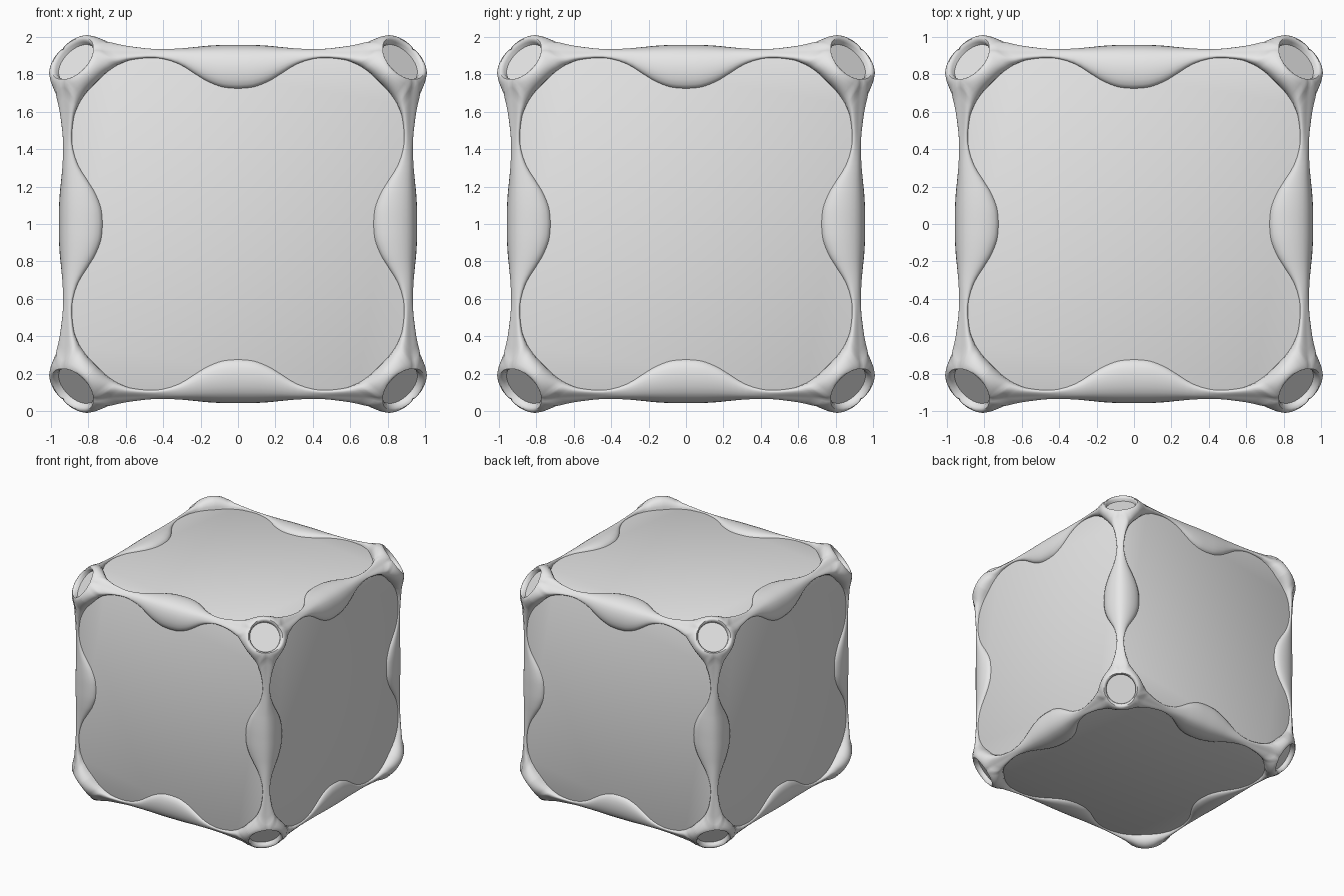
import bpy
import bmesh
import math
from itertools import permutations, product
from mathutils import Matrix, Vector

default = bpy.data.objects.get("Cube")
if default:
    bpy.data.objects.remove(default, do_unlink=True)

GREY = bpy.data.materials.new("light grey")
GREY.use_nodes = True
GREY.diffuse_color = (0.8, 0.8, 0.8, 1)
GREY.node_tree.nodes["Principled BSDF"].inputs["Base Color"].default_value = GREY.diffuse_color

DIAG = Vector((1, 1, 1)).normalized()
RIM_CENTRE = Vector((0.88, 0.88, 0.88))
RIM_RADIUS = 0.13


def finish(bm, name, angle):
    mesh = bpy.data.meshes.new(name)
    bm.to_mesh(mesh)
    bm.free()
    obj = bpy.data.objects.new(name, mesh)
    bpy.context.collection.objects.link(obj)
    mesh.materials.append(GREY)
    obj.location.z = 1
    bpy.ops.object.select_all(action="DESELECT")
    obj.select_set(True)
    bpy.context.view_layer.objects.active = obj
    bpy.ops.object.shade_smooth_by_angle(angle=math.radians(angle))
    return obj


def rim_point(degrees, radius=RIM_RADIUS):
    """Point on the round corner opening, measured from the cube edge."""
    a = Vector((1, -2, 1)).normalized()
    b = Vector((-1, 0, 1)).normalized()
    t = math.radians(degrees)
    return RIM_CENTRE + (a * math.cos(t) + b * math.sin(t)) * radius


def smooth_path(rows, steps):
    """Catmull-Rom resampling of a list of vectors."""
    out = []
    for i in range(len(rows) - 1):
        p1, p2 = rows[i], rows[i + 1]
        p0 = rows[i - 1] if i else p1
        p3 = rows[min(i + 2, len(rows) - 1)]
        for k in range(steps):
            t = k / steps
            out.append(0.5 * (2 * p1 + (p2 - p0) * t + (2 * p0 - 5 * p1 + 4 * p2 - p3) * t ** 2
                              + (3 * p1 - p0 - 3 * p2 + p3) * t ** 3))
    return out + [rows[-1]]


# Strut stations: panel outline (x, y), ridge (distance, y), crest height
STRUT = [
    (0.72, 0, 0.922, 0, 0.97),
    (0.727, 0.08, 0.922, 0.08, 0.97),
    (0.757, 0.16, 0.921, 0.16, 0.967),
    (0.793, 0.22, 0.92, 0.22, 0.962),
    (0.855, 0.32, 0.92, 0.32, 0.953),
    (0.887, 0.44, 0.92, 0.45, 0.953),
    (0.878, 0.56, 0.924, 0.6, 0.98),
    (0.862, 0.61, 0.929, 0.7, 1.0),
]
# Corner stations: panel outline (x, y), angle around opening, crest height
CORNER = [(0.84, 0.655, 0, 1.012), (0.803, 0.707, 30, 1.025), (0.755, 0.755, 60, 1.03)]


def section(inner, outer, crest, lift):
    """Rounded cross-section from the panel lip to the ridge or opening."""
    p0 = Vector((inner.x, inner.y, 0.912))
    p1 = Vector((inner.x, inner.y, crest))
    roll = 0.25 * max(outer.x - inner.x, 0)
    p2 = outer + Vector((-roll, 0, roll)) + DIAG * lift
    pts = []
    for k in range(9):
        t = k / 8
        s = 1 - t
        pts.append(p0 * s ** 3 + p1 * (3 * s * s * t) + p2 * (3 * s * t * t) + outer * t ** 3)
    return pts


inner = [Vector((r[0], r[1], 0)) for r in STRUT + CORNER]
outer = [Vector((r[2], r[3], r[2])) for r in STRUT] + [rim_point(r[2]) for r in CORNER]
crest = [Vector((r[-1], 0, 0)) for r in STRUT + CORNER]
STEPS = 3
sections = []
first_rim = len(STRUT) * STEPS
for i, (p, q, c) in enumerate(zip(*(smooth_path(r, STEPS) for r in (inner, outer, crest)))):
    if i >= first_rim:
        q = rim_point(30 * (i - first_rim) / STEPS)
    elif i:
        q.z = q.x
    p.y = min(p.y, p.x)
    lift = 0.03 * max(0, min(1, (i - first_rim + STEPS) / STEPS))
    sections.append(section(p, q, c.x, lift))

# Inner wall of the corner opening
wall = []
for i in range(len(sections) - first_rim):
    a = 30 * i / STEPS
    wall.append([rim_point(a), rim_point(a, 0.122) - DIAG * 0.012, rim_point(a, 0.12) - DIAG * 0.07])


def add_grid(bm, rows, matrix, flip):
    grid = [[bm.verts.new(matrix @ p) for p in row] for row in rows]
    for r0, r1 in zip(grid, grid[1:]):
        for j in range(len(r0) - 1):
            quad = [r0[j], r0[j + 1], r1[j + 1], r1[j]]
            bm.faces.new(quad[::-1] if flip else quad)


# Frame: one small patch repeated through every symmetry of the cube
bm = bmesh.new()
for order in permutations(range(3)):
    for signs in product((1, -1), repeat=3):
        m = Matrix([[signs[r] if order[r] == c else 0 for c in range(3)] for r in range(3)])
        flip = m.determinant() < 0
        add_grid(bm, sections, m, flip)
        add_grid(bm, wall, m, flip)
bmesh.ops.remove_doubles(bm, verts=bm.verts, dist=0.0008)
finish(bm, "wavy_frame", 50)

# Core: softened box with its corners cut away
bm = bmesh.new()
bmesh.ops.create_cube(bm, size=1.85)
for s in product((1, -1), repeat=3):
    n = Vector(s).normalized()
    cut = bmesh.ops.bisect_plane(bm, geom=bm.verts[:] + bm.edges[:] + bm.faces[:],
                                 plane_co=n * (2.5 / math.sqrt(3)), plane_no=n, clear_outer=True)
    edges = [e for e in cut["geom_cut"] if isinstance(e, bmesh.types.BMEdge)]
    bmesh.ops.holes_fill(bm, edges=edges, sides=0)
bmesh.ops.recalc_face_normals(bm, faces=bm.faces)
bmesh.ops.bevel(bm, geom=bm.edges[:], offset=0.035, segments=2, profile=0.5, affect="EDGES")
finish(bm, "panel_core", 30)

# Round plugs recessed in the corner openings
bm = bmesh.new()
for s in product((1, -1), repeat=3):
    n = Vector(s).normalized()
    m = Matrix.Translation(n * (2.58 / math.sqrt(3))) @ n.to_track_quat("Z", "Y").to_matrix().to_4x4()
    bmesh.ops.create_circle(bm, cap_ends=True, segments=24, radius=0.125, matrix=m)
for f in bm.faces:
    f.normal_update()
    if f.normal.dot(f.calc_center_median()) < 0:
        f.normal_flip()
finish(bm, "corner_plugs", 30)
